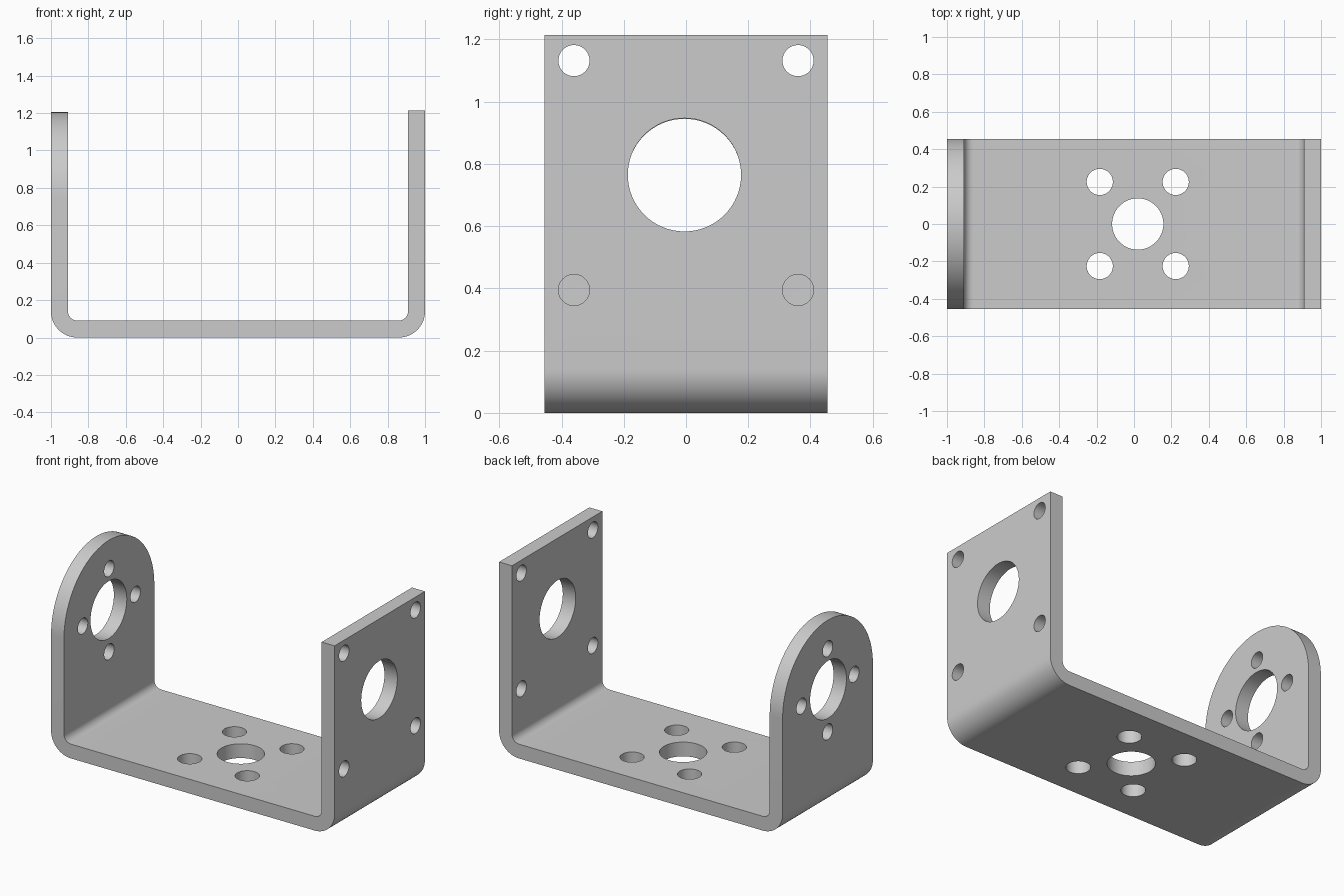
import bpy, bmesh, math
from mathutils import Vector

cube = bpy.data.objects.get("Cube")
if cube:
    bpy.data.objects.remove(cube, do_unlink=True)

HALF_W = 0.455      # half depth of the strip
T = 0.091           # sheet thickness
R_OUT = 0.14        # outer bend radius
LEFT_TOP, RIGHT_TOP = 1.215, 1.205

metal = bpy.data.materials.new("grey metal")
metal.use_nodes = True
GREY = (0.6, 0.6, 0.6, 1)
metal.diffuse_color = GREY
metal.node_tree.nodes["Principled BSDF"].inputs["Base Color"].default_value = GREY


def arc(cx, cz, r, start, end, steps):
    """Points on an arc, angles in degrees."""
    angles = [math.radians(start + (end - start) * i / steps) for i in range(steps + 1)]
    return [(cx + r * math.cos(a), cz + r * math.sin(a)) for a in angles]


def extrude(name, points, direction):
    """Solid made from a closed outline swept along a direction."""
    bm = bmesh.new()
    face = bm.faces.new([bm.verts.new(p) for p in points])
    swept = bmesh.ops.extrude_face_region(bm, geom=[face])["geom"]
    verts = [v for v in swept if isinstance(v, bmesh.types.BMVert)]
    bmesh.ops.translate(bm, verts=verts, vec=Vector(direction))
    bmesh.ops.recalc_face_normals(bm, faces=bm.faces)
    mesh = bpy.data.meshes.new(name)
    bm.to_mesh(mesh)
    bm.free()
    obj = bpy.data.objects.new(name, mesh)
    bpy.context.collection.objects.link(obj)
    mesh.materials.append(metal)
    return obj


# Bent strip: outer outline left to right, then inner outline back
c = 1 - R_OUT
r_in = R_OUT - T
profile = [(-1, RIGHT_TOP)]
profile += arc(-c, R_OUT, R_OUT, 180, 270, 16) + arc(c, R_OUT, R_OUT, 270, 360, 16)
profile += [(1, LEFT_TOP), (1 - T, LEFT_TOP)]
profile += arc(c, R_OUT, r_in, 0, -90, 12) + arc(-c, R_OUT, r_in, 270, 180, 12)
profile += [(T - 1, RIGHT_TOP)]
bracket = extrude("bracket", [(x, -HALF_W, z) for x, z in profile], (0, 2 * HALF_W, 0))

cutters = []


def wall_hole(side, y, z, r):
    ring = arc(y, z, r, 0, 354.375, 63)
    cutters.append(extrude("wall_hole_cutter", [(side * 0.8, a, b) for a, b in ring], (side * 0.4, 0, 0)))


def base_hole(x, y, r):
    ring = arc(x, y, r, 0, 354.375, 63)
    cutters.append(extrude("base_hole_cutter", [(a, b, -0.1) for a, b in ring], (0, 0, 0.3)))


# Rounded top of the arched wall
arch = [(0.6, 0.75)] + arc(0, 0.75, HALF_W, 0, 180, 64) + [(-0.6, 0.75), (-0.6, 1.4), (0.6, 1.4)]
cutters.append(extrude("arch_cutter", [(-1.2, y, z) for y, z in arch], (0.4, 0, 0)))

# Square wall: large bore and four corner holes
wall_hole(1, -0.005, 0.765, 0.182)
for y in (-0.36, 0.36):
    for z in (0.395, 1.132):
        wall_hole(1, y, z, 0.05)

# Arched wall: large bore and a cross of small holes
wall_hole(-1, -0.005, 0.762, 0.183)
for dy, dz in ((1, 0), (-1, 0), (0, 1), (0, -1)):
    wall_hole(-1, 0.265 * dy, 0.758 + 0.265 * dz, 0.05)

# Base: central bore and four holes around it
base_hole(0.02, 0, 0.137)
for sx in (-1, 1):
    for sy in (-1, 1):
        base_hole(0.02 + 0.203 * sx, 0.225 * sy, 0.07)

# Cut everything, bake the result and drop the cutters
for cutter in cutters:
    cutter.hide_render = True
    mod = bracket.modifiers.new("cut", 'BOOLEAN')
    mod.operation = 'DIFFERENCE'
    mod.solver = 'EXACT'
    mod.object = cutter
bpy.context.view_layer.update()
evaluated = bracket.evaluated_get(bpy.context.evaluated_depsgraph_get())
baked = bpy.data.meshes.new_from_object(evaluated)
bracket.modifiers.clear()
bracket.data = baked
for cutter in cutters:
    bpy.data.objects.remove(cutter, do_unlink=True)

# Smooth bends and bores, crisp edges
bpy.ops.object.select_all(action='DESELECT')
bracket.select_set(True)
bpy.context.view_layer.objects.active = bracket
bpy.ops.object.shade_smooth_by_angle(angle=math.radians(30))
